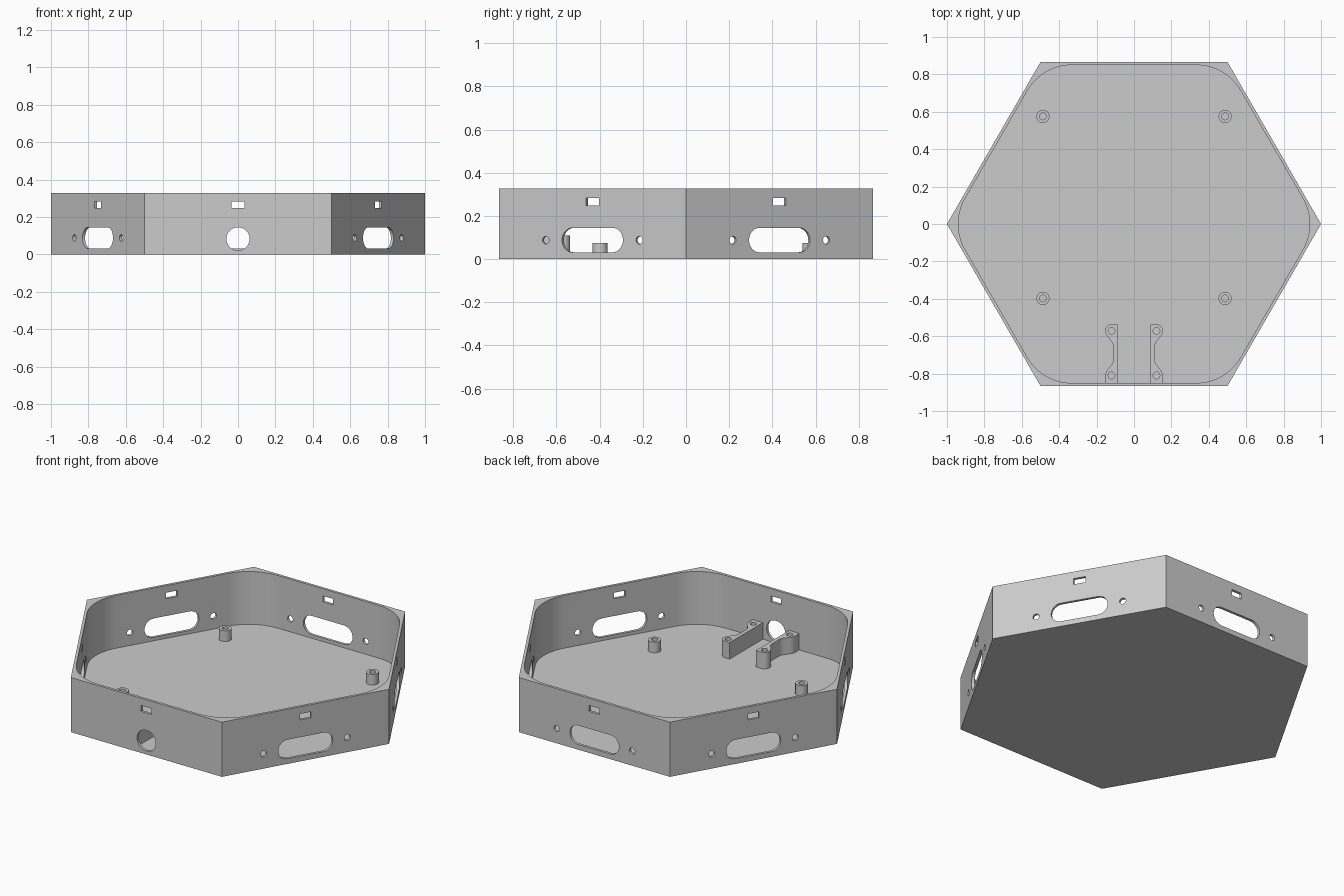
import bpy, bmesh
from math import pi, sin, cos, radians, sqrt
from mathutils import Matrix, Vector

cube = bpy.data.objects.get("Cube")
if cube:
    bpy.data.objects.remove(cube, do_unlink=True)

HEIGHT, FLOOR, WALL, CORNER = 0.327, 0.011, 0.016, 0.275
APOTHEM = sqrt(3) / 2

grey = bpy.data.materials.new("light grey plastic")
grey.use_nodes = True
grey.diffuse_color = (0.6, 0.6, 0.6, 1)
grey.node_tree.nodes["Principled BSDF"].inputs["Base Color"].default_value = (0.6, 0.6, 0.6, 1)


def arc(cx, cy, r, start, end, n):
    """Points along an arc, angles in degrees."""
    angles = [radians(start + (end - start) * i / n) for i in range(n + 1)]
    return [(cx + r * cos(a), cy + r * sin(a)) for a in angles]


def circle(cx, cy, r, n=24):
    return arc(cx, cy, r, 0, 360, n)[:-1]


def prism(bm, points, low, high, matrix=Matrix()):
    """Extrude a closed outline along local z into a solid."""
    base = [bm.verts.new(matrix @ Vector((x, y, low))) for x, y in points]
    top = [bm.verts.new(matrix @ Vector((x, y, high))) for x, y in points]
    faces = [bm.faces.new(base), bm.faces.new(top)]
    for i in range(len(points)):
        j = (i + 1) % len(points)
        faces.append(bm.faces.new((base[i], base[j], top[j], top[i])))
    bmesh.ops.recalc_face_normals(bm, faces=faces)


def make(name, bm):
    mesh = bpy.data.meshes.new(name)
    bm.to_mesh(mesh)
    bm.free()
    mesh.materials.append(grey)
    obj = bpy.data.objects.new(name, mesh)
    bpy.context.collection.objects.link(obj)
    return obj


def cut(obj, cutter_bms):
    """Subtract each cutter in turn, apply the result and smooth it."""
    cutters = []
    for bm in cutter_bms:
        cutter = make("cutter", bm)
        cutter.hide_render = True
        mod = obj.modifiers.new("cut", 'BOOLEAN')
        mod.operation, mod.solver, mod.object = 'DIFFERENCE', 'EXACT', cutter
        cutters.append(cutter)
    evaluated = obj.evaluated_get(bpy.context.evaluated_depsgraph_get())
    mesh = bpy.data.meshes.new_from_object(evaluated)
    obj.modifiers.clear()
    obj.data = mesh
    for cutter in cutters:
        bpy.data.objects.remove(cutter, do_unlink=True)
    bpy.ops.object.select_all(action='DESELECT')
    obj.select_set(True)
    bpy.context.view_layer.objects.active = obj
    bpy.ops.object.shade_smooth_by_angle(angle=radians(25))


# Hexagonal tray with a round-cornered cavity
outer = bmesh.new()
prism(outer, circle(0, 0, 1, 6), 0, HEIGHT)
tray = make("hexagonal_tray", outer)

cavity = bmesh.new()
reach = (APOTHEM - WALL - CORNER) / cos(pi / 6)
outline = []
for k in range(6):
    a = k * 60
    outline += arc(reach * cos(radians(a)), reach * sin(radians(a)), CORNER, a - 30, a + 30, 14)
prism(cavity, outline, FLOOR, HEIGHT + 0.1)

# Wall openings: a round port in front, slots with screw holes elsewhere
openings = bmesh.new()
slot_z, slot_r, slot_x = 0.088, 0.057, 0.106
slot = arc(slot_x, slot_z, slot_r, -90, 90, 14) + arc(-slot_x, slot_z, slot_r, 90, 270, 14)
window = [(-0.034, 0.248), (0.034, 0.248), (0.034, 0.284), (-0.034, 0.284)]
for k in range(6):
    # local x runs along the wall, local y is up, local z points outward
    wall = Matrix.Rotation(k * pi / 3, 4, 'Z') @ Matrix.Rotation(pi / 2, 4, 'X')
    if k == 0:
        shapes = [window, circle(0, 0.083, 0.062, 36)]
    else:
        shapes = [window, slot, circle(-0.25, slot_z, 0.018), circle(0.25, slot_z, 0.018)]
    for shape in shapes:
        prism(openings, shape, APOTHEM - 0.06, APOTHEM + 0.05, wall)
cut(tray, [cavity, openings])

# Four standoff posts with screw holes
for label, y in (("front", -0.398), ("back", 0.575)):
    for side, x in (("left", 0.487), ("right", -0.487)):
        body, hole = bmesh.new(), bmesh.new()
        prism(body, circle(x, y, 0.035, 32), FLOOR - 0.005, 0.075)
        prism(hole, circle(x, y, 0.018), FLOOR, 0.2)
        cut(make(f"{label}_{side}_post", body), [hole])

# Pair of waisted brackets beside the front port
BOSS_X, BOSS_R, INNER_X, WAIST_X = 0.12, 0.034, 0.087, 0.11
BACK_Y, FRONT_Y = -0.571, -0.81


def waist(y0, y1):
    """Smooth S-shaped blend from the boss side to the thin waist."""
    steps = [i / 10 for i in range(1, 11)]
    outer_x = BOSS_X + BOSS_R
    return [(outer_x + (WAIST_X - outer_x) * (1 - cos(pi * t)) / 2, y0 + (y1 - y0) * t) for t in steps]


half = arc(BOSS_X, BACK_Y, BOSS_R, 90, 0, 10) + waist(BACK_Y, BACK_Y - 0.085)
front = [(BOSS_X + BOSS_R, FRONT_Y)] + waist(FRONT_Y, FRONT_Y + 0.085)
profile = [(INNER_X, BACK_Y + BOSS_R)] + half + front[::-1]
profile += [(BOSS_X + BOSS_R, -APOTHEM + 0.01), (INNER_X, -APOTHEM + 0.01)]
for side, sign in (("left", 1), ("right", -1)):
    body, holes = bmesh.new(), bmesh.new()
    prism(body, [(sign * x, y) for x, y in profile], FLOOR - 0.005, 0.11)
    for y in (BACK_Y, FRONT_Y):
        prism(holes, circle(sign * BOSS_X, y, 0.018), FLOOR, 0.2)
    cut(make(f"{side}_bracket", body), [holes])
